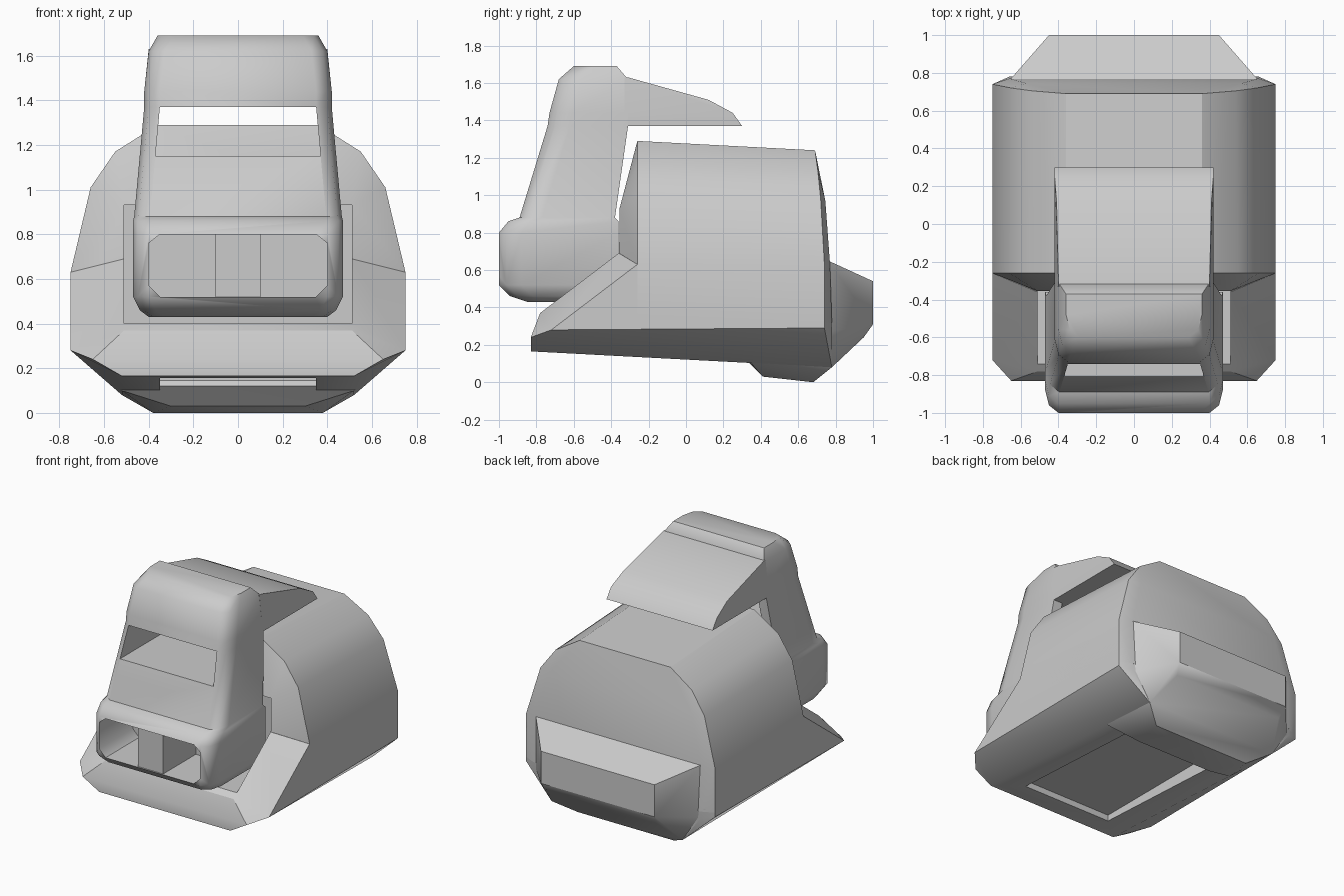
import bpy, bmesh, math

if "Cube" in bpy.data.objects:
    bpy.data.objects.remove(bpy.data.objects["Cube"])


def finish(name, bm):
    bmesh.ops.recalc_face_normals(bm, faces=bm.faces)
    me = bpy.data.meshes.new(name)
    bm.to_mesh(me)
    bm.free()
    ob = bpy.data.objects.new(name, me)
    bpy.context.collection.objects.link(ob)
    return ob


def hull(name, half):
    """Convex solid from points on the right half, mirrored in x."""
    bm = bmesh.new()
    for x, y, z in half:
        for s in (1, -1):
            bm.verts.new((s * x, y, z))
    res = bmesh.ops.convex_hull(bm, input=bm.verts)
    bmesh.ops.delete(bm, geom=list({v for v in res["geom_interior"] + res["geom_unused"]
                                    if isinstance(v, bmesh.types.BMVert)}), context='VERTS')
    bmesh.ops.dissolve_limit(bm, angle_limit=math.radians(1), verts=bm.verts, edges=bm.edges)
    return finish(name, bm)


def loft(name, rings):
    bm = bmesh.new()
    vr = [[bm.verts.new(p) for p in r] for r in rings]
    n = len(vr[0])
    for a, b in zip(vr, vr[1:]):
        for i in range(n):
            j = (i + 1) % n
            bm.faces.new((a[i], a[j], b[j], b[i]))
    bm.faces.new(vr[0])
    bm.faces.new(vr[-1])
    return finish(name, bm)


def block(name, x, y0, y1, z0, z1, xtop=None):
    xtop = x if xtop is None else xtop
    return hull(name, [(w, y, z) for w, z in ((x, z0), (xtop, z1)) for y in (y0, y1)])


def cut(ob, cutter):
    cutter.hide_render = True
    bpy.context.view_layer.objects.active = ob
    m = ob.modifiers.new("cut", 'BOOLEAN')
    m.operation = 'DIFFERENCE'
    m.solver = 'EXACT'
    m.object = cutter
    bpy.ops.object.modifier_apply(modifier=m.name)


def smooth(ob, deg):
    bpy.ops.object.select_all(action='DESELECT')
    ob.select_set(True)
    bpy.context.view_layer.objects.active = ob
    bpy.ops.object.shade_smooth_by_angle(angle=math.radians(deg))


# Arched main shell with a bulged front and a leaning back
shell = hull("main_shell", [
    (.75, -.26, .36), (.75, -.26, .63), (.66, -.26, 1.01), (.55, -.26, 1.17), (.36, -.26, 1.29),
    (.51, -.36, .45), (.51, -.355, .93),
    (.75, .74, .32), (.75, .74, .63), (.65, .72, .98), (.54, .705, 1.13), (.36, .69, 1.24),
    (.66, .78, .32), (.66, .77, .63), (.57, .745, .97)])

# Lower tray with the two sloping side arms
tray = hull("lower_tray", [
    (.75, -.72, .28), (.75, -.26, .63), (.51, -.36, .69), (.51, -.78, .37),
    (.65, -.83, .24), (.52, -.83, .165),
    (.75, .74, .29), (.75, .74, .60), (.66, .78, .27), (.66, .77, .60), (.52, .78, .08)])

# Recess between the arms and pocket in the underside
recess = block("recess_cutter", .51, -1.2, -.2, .40, .93)
pocket = block("pocket_cutter", .35, -.68, .34, -.1, .20)
cut(shell, recess)
cut(tray, recess)
cut(tray, pocket)

# Rear bumper
bumper = hull("rear_bumper", [
    (.66, .76, .65), (.66, .76, .27), (.45, 1.0, .54), (.45, 1.0, .31), (.43, .95, .24),
    (.52, .78, .08), (.52, .35, .10), (.38, .68, 0), (.30, .41, .03), (.35, .32, .12)])

# Hood: horizontal sections (z, front, back, half width) with rounded front corners
sections = [(.43, -.85, -.45, .40), (.46, -.94, -.40, .44), (.52, -1.0, -.36, .47),
            (.80, -1.0, -.36, .47), (.86, -.95, -.36, .47), (.88, -.89, -.38, .465),
            (1.37, -.74, -.31, .42), (1.44, -.73, -.31, .42), (1.62, -.68, -.31, .40),
            (1.69, -.60, -.37, .36)]
rings = []
for z, f, b, w in sections:
    half = [(w - .07, f, z), (w - .02, f + .04, z), (w, f + .12, z), (w, b, z)]
    rings.append(half + [(-x, y, h) for x, y, h in reversed(half)])
hood = loft("hood", rings)

# See-through window above the sloped front panel
cut(hood, block("window_cutter", .37, -1.2, 0, 1.15, 1.37, .35))
# Octagonal intake opening in the nose
cut(hood, hull("intake_cutter", [(x, y, z) for y in (-1.2, -.62)
                                 for x, z in ((.40, .57), (.35, .52), (.35, .80), (.40, .76))]))
strut = block("intake_strut", .10, -.99, -.6, .51, .81)

# Rear visor of the hood
visor = hull("hood_visor", [
    (.40, -.33, 1.63), (.40, -.31, 1.63), (.41, .12, 1.51), (.42, .25, 1.44), (.42, .30, 1.37),
    (.42, -.33, 1.37), (.42, -.33, 1.44)])

for ob in (shell, tray, bumper, visor):
    smooth(ob, 28)
smooth(hood, 45)

for ob in [o for o in bpy.data.objects if o.name.endswith("_cutter")]:
    bpy.data.objects.remove(ob)
